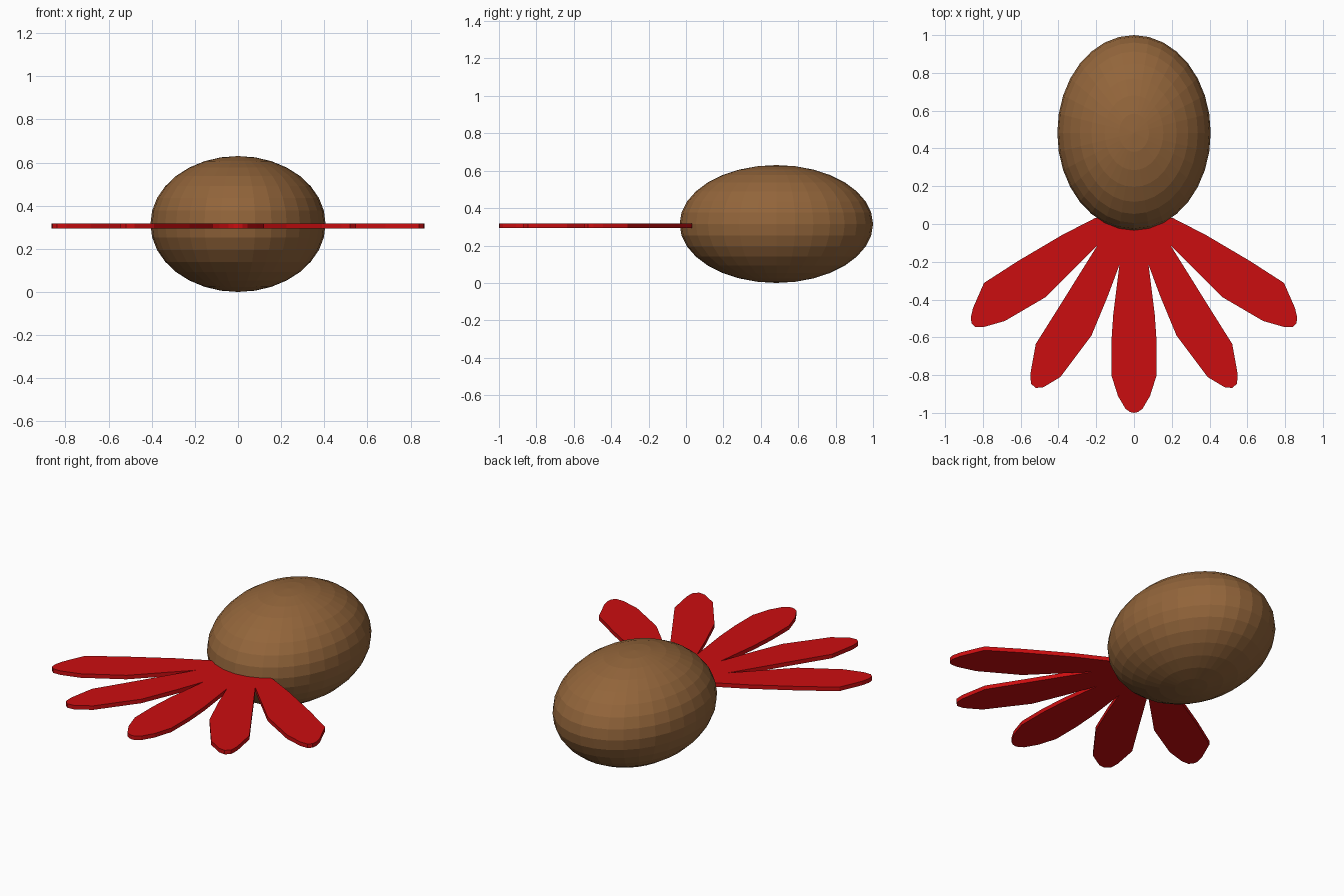
import bpy, bmesh

if "Cube" in bpy.data.objects:
    bpy.data.objects.remove(bpy.data.objects["Cube"])


def material(name, rgb):
    m = bpy.data.materials.new(name)
    m.diffuse_color = (*rgb, 1)
    m.use_nodes = True
    m.node_tree.nodes["Principled BSDF"].inputs["Base Color"].default_value = m.diffuse_color
    return m


def add_object(name, bm, mat):
    bmesh.ops.recalc_face_normals(bm, faces=bm.faces)
    mesh = bpy.data.meshes.new(name)
    bm.to_mesh(mesh)
    bm.free()
    mesh.materials.append(mat)
    ob = bpy.data.objects.new(name, mesh)
    bpy.context.collection.objects.link(ob)
    return ob


brown = material("brown", (0.29, 0.13, 0.043))
red = material("red", (0.6, 0.004, 0.005))

# Body: flat-shaded ellipsoid
bm = bmesh.new()
bmesh.ops.create_uvsphere(bm, u_segments=32, v_segments=16, radius=1)
for v in bm.verts:
    v.co = (v.co.x * 0.406, v.co.y * 0.517 + 0.483, v.co.z * 0.315 + 0.315)
add_object("body", bm, brown)

# Tail fan: half outline from base to middle tip, mirrored in x
half = [
    (0.205, 0.032), (0.38, -0.058), (0.614, -0.196), (0.794, -0.312),   # outer feather
    (0.852, -0.444), (0.864, -0.495), (0.86, -0.525), (0.84, -0.545), (0.794, -0.545),
    (0.683, -0.513), (0.466, -0.386), (0.194, -0.114),
    (0.41, -0.46), (0.52, -0.635), (0.548, -0.79), (0.546, -0.845),     # second feather
    (0.52, -0.868), (0.48, -0.864), (0.39, -0.81), (0.225, -0.59),
    (0.14, -0.385), (0.077, -0.216),
    (0.11, -0.48), (0.12, -0.63), (0.12, -0.8), (0.085, -0.91),         # middle feather
    (0.045, -0.978), (0.02, -0.996),
]
outline = half + [(0, -1)] + [(-x, y) for x, y in reversed(half)]
bm = bmesh.new()
face = bm.faces.new([bm.verts.new((x, y, 0.294)) for x, y in outline])
top = bmesh.ops.extrude_face_region(bm, geom=[face])["geom"]
bmesh.ops.translate(bm, vec=(0, 0, 0.024),
                    verts=[g for g in top if isinstance(g, bmesh.types.BMVert)])
bmesh.ops.recalc_face_normals(bm, faces=bm.faces)
bmesh.ops.triangulate(bm, faces=[f for f in bm.faces if len(f.verts) > 4])
add_object("tail_fan", bm, red)
